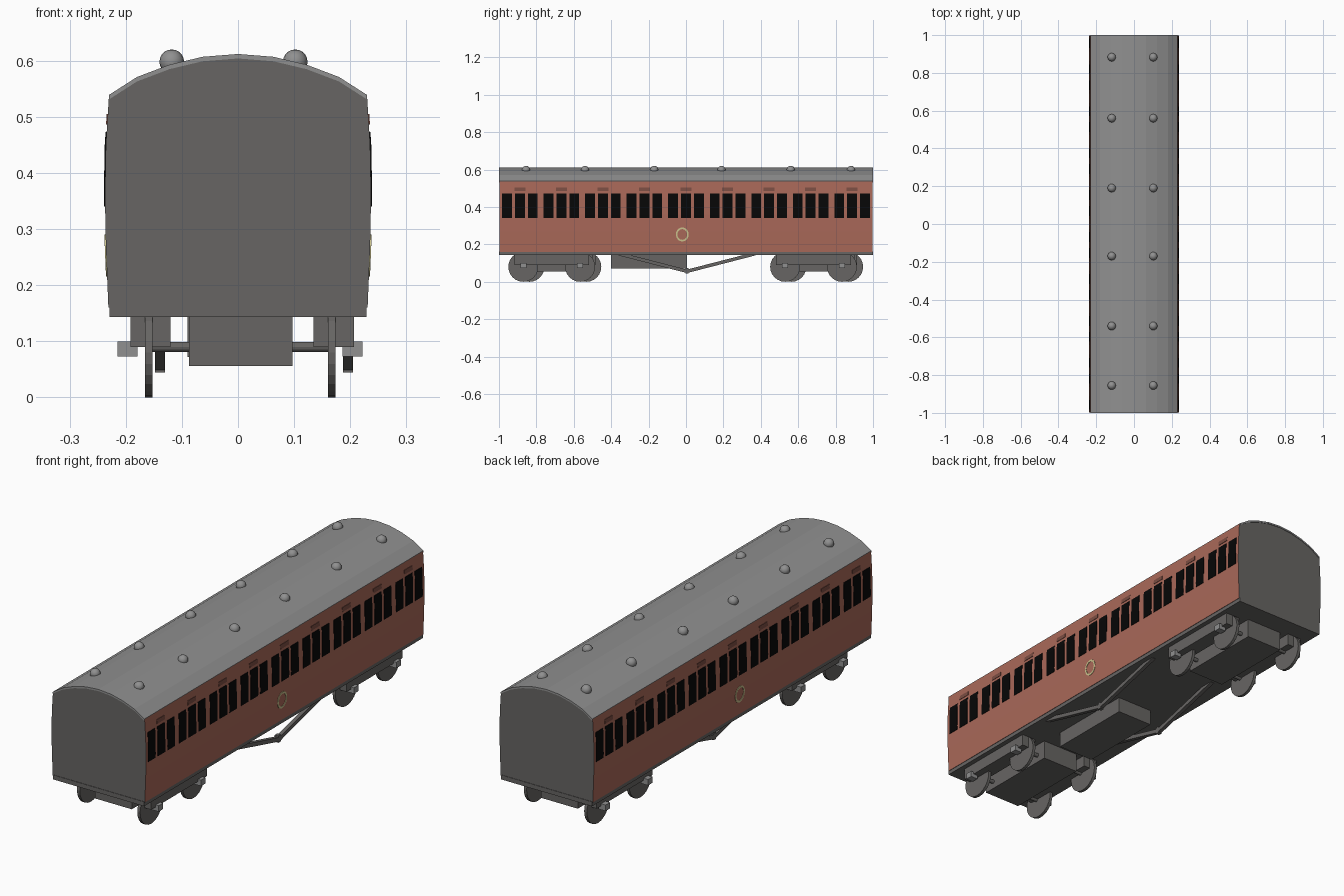
import bpy, bmesh, math
from mathutils import Matrix, Vector

if "Cube" in bpy.data.objects:
    bpy.data.objects.remove(bpy.data.objects["Cube"])


def material(name, rgb):
    m = bpy.data.materials.new(name)
    m.diffuse_color = (*rgb, 1)
    m.use_nodes = True
    m.node_tree.nodes["Principled BSDF"].inputs["Base Color"].default_value = m.diffuse_color
    return m


DARK = material("dark grey", (0.135, 0.13, 0.125))
LIGHT = material("light grey", (0.28, 0.28, 0.28))
RED = material("brick red", (0.40, 0.14, 0.10))
DEEP = material("deep red", (0.20, 0.075, 0.055))
BLACK = material("window black", (0.002, 0.002, 0.002))
CREAM = material("pale yellow", (0.60, 0.55, 0.27))

# Right-hand half of the cross-section, from floor to eaves and eaves to ridge
SIDE = [(0.231, 0.16), (0.2355, 0.27), (0.2372, 0.36), (0.2355, 0.45), (0.230, 0.537)]
ROOF = [(0.230, 0.537), (0.18, 0.569), (0.122, 0.591), (0.063, 0.605), (0, 0.610)]


def finish(bm, name, *mats):
    bmesh.ops.recalc_face_normals(bm, faces=bm.faces)
    me = bpy.data.meshes.new(name)
    bm.to_mesh(me)
    bm.free()
    for m in mats:
        me.materials.append(m)
    ob = bpy.data.objects.new(name, me)
    bpy.context.collection.objects.link(ob)
    return ob


def extrude_y(name, pts, half, *mats):
    bm = bmesh.new()
    f = bm.faces.new([bm.verts.new((x, -half, z)) for x, z in pts])
    r = bmesh.ops.extrude_face_region(bm, geom=[f])
    bmesh.ops.translate(bm, vec=(0, 2 * half, 0),
                        verts=[v for v in r["geom"] if isinstance(v, bmesh.types.BMVert)])
    return finish(bm, name, *mats)


def box(name, x0, x1, y0, y1, z0, z1, mat):
    bm = bmesh.new()
    bmesh.ops.create_cube(bm, size=1)
    bmesh.ops.scale(bm, vec=(x1 - x0, y1 - y0, z1 - z0), verts=bm.verts)
    bmesh.ops.translate(bm, vec=((x0 + x1) / 2, (y0 + y1) / 2, (z0 + z1) / 2), verts=bm.verts)
    return finish(bm, name, mat)


def disc(name, x, y, z, r, width, mat, seg=24):
    bm = bmesh.new()
    bmesh.ops.create_cone(bm, cap_ends=True, segments=seg, radius1=r, radius2=r, depth=width,
                          matrix=Matrix.Translation((x, y, z)) @ Matrix.Rotation(math.pi / 2, 4, 'Y'))
    return finish(bm, name, mat)


def bar(name, a, b, size, mat):
    a, b = Vector(a), Vector(b)
    bm = bmesh.new()
    bmesh.ops.create_cube(bm, size=1)
    bmesh.ops.scale(bm, vec=(size, size, (b - a).length), verts=bm.verts)
    rot = Matrix.Rotation(-math.atan2(b.z - a.z, b.y - a.y) + math.pi / 2, 4, 'X').inverted()
    bmesh.ops.transform(bm, matrix=Matrix.Translation((a + b) / 2) @ rot, verts=bm.verts)
    return finish(bm, name, mat)


def side_x(z):
    for (x0, z0), (x1, z1) in zip(SIDE, SIDE[1:]):
        if z <= z1:
            return x0 + (x1 - x0) * (z - z0) / (z1 - z0)
    return SIDE[-1][0]


def strip(bm, s, rows, closed=False):
    """Thin plate lying on the curved side; each row is a pair of (y, z) points."""
    V = [[bm.verts.new((s * (side_x(z) + d), y, z)) for d in (-0.001, 0.002) for y, z in row]
         for row in rows]
    for a, b in zip(V, V[1:] + (V[:1] if closed else [])):
        for i, j in ((0, 1), (1, 3), (3, 2), (2, 0)):
            bm.faces.new((a[i], a[j], b[j], b[i]))
    if not closed:
        for v in (V[0], V[-1]):
            bm.faces.new((v[0], v[1], v[3], v[2]))


def panel(bm, s, y, w, z0, z1):
    zs = [z0] + [z for _, z in SIDE if z0 < z < z1] + [z1]
    strip(bm, s, [((y - w / 2, z), (y + w / 2, z)) for z in zs])


# Coach body: red sides, grey ends
half = SIDE + ROOF[1:]
outline = half + [(-x, z) for x, z in reversed(half[:-1])]
body = extrude_y("coach_body", outline, 0.998, DARK, RED)
for p in body.data.polygons:
    p.material_index = 1 if abs(p.normal.x) > 0.9 else 0

# Curved roof shell
top = [(x, z + 0.002) for x, z in ROOF]
low = [(x, z - 0.006) for x, z in ROOF]
arch = top + [(-x, z) for x, z in reversed(top[:-1])]
under = low + [(-x, z) for x, z in reversed(low[:-1])]
extrude_y("roof", arch + under[::-1], 1.0, LIGHT)

# Underframe and central equipment box
box("underframe", -0.229, 0.229, -1, 1, 0.143, 0.163, DARK)
box("equipment_box", -0.09, 0.09, -0.40, 0.005, 0.072, 0.145, DARK)

# Windows, door vents and ring badge on both sides
for s, tag, ring_y in ((1, "right", -0.02), (-1, "left", -0.05)):
    win, vent, ring = bmesh.new(), bmesh.new(), bmesh.new()
    for k in range(-4, 5):
        for off in (-0.069, 0, 0.069):
            panel(win, s, k * 0.222 + off, 0.052, 0.34, 0.473)
        panel(vent, s, k * 0.222, 0.058, 0.486, 0.505)
    angles = [i * math.tau / 20 for i in range(20)]
    strip(ring, s, [[(ring_y + r * math.cos(a), 0.253 + r * 1.1 * math.sin(a))
                     for r in (0.026, 0.034)] for a in angles], closed=True)
    finish(win, "windows_" + tag, BLACK)
    finish(vent, "door_vents_" + tag, DEEP)
    finish(ring, "ring_badge_" + tag, CREAM)

# Roof ventilators
for x in (-0.118, 0.102):
    for y in (-0.855, -0.54, -0.17, 0.19, 0.56, 0.883):
        bm = bmesh.new()
        bmesh.ops.create_uvsphere(bm, u_segments=16, v_segments=10, radius=0.022,
                                  matrix=Matrix.Translation((x, y, 0.598)))
        for f in bm.faces:
            f.smooth = True
        finish(bm, "roof_ventilator", LIGHT)

# Bogies: centre box, side frames, wheels, axle boxes
for cy in (-0.70, 0.70):
    box("bogie_centre", -0.087, 0.097, cy - 0.2, cy + 0.2, 0.056, 0.145, DARK)
    for s, wx, fx, ax, dy in ((1, 0.167, 0.171, 0.204, -0.018), (-1, -0.159, -0.156, -0.197, 0.015)):
        box("bogie_side_frame", fx - 0.036, fx + 0.036, cy - 0.2 + dy, cy + 0.2 + dy,
            0.09, 0.145, DARK)
        for o in (-0.152, 0.152):
            y = cy + dy + o
            disc("wheel", wx, y, 0.08, 0.08, 0.014, DARK)
            box("axle_box", ax - 0.018, ax + 0.018, y - 0.016, y + 0.016, 0.073, 0.1, LIGHT)
    for o in (-0.152, 0.152):
        disc("axle", 0.004, cy + o, 0.09, 0.009, 0.32, DARK, 12)

# Truss rods under each side
for x in (0.196, -0.139):
    for y in (-0.36, 0.37):
        bar("truss_rod", (x, y, 0.15), (x, 0.005, 0.056), 0.018, DARK)
    box("truss_post", x - 0.009, x + 0.009, -0.004, 0.014, 0.044, 0.075, DARK)
